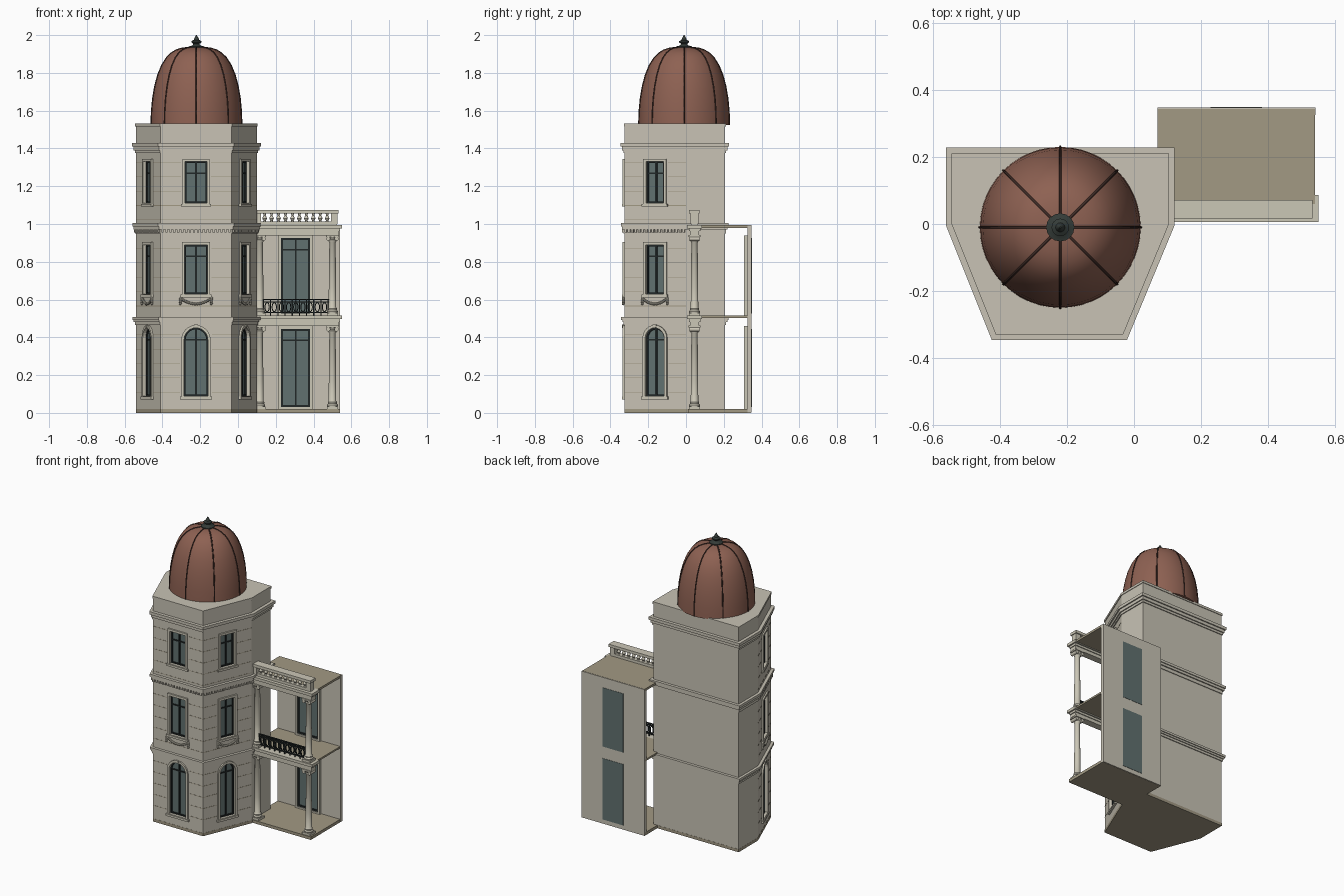
import bpy, bmesh, math
from mathutils import Matrix, Vector

cube = bpy.data.objects.get("Cube")
if cube:
    bpy.data.objects.remove(cube, do_unlink=True)

def material(name, r, g, b):
    m = bpy.data.materials.new(name)
    m.use_nodes = True
    m.diffuse_color = (r, g, b, 1)
    m.node_tree.nodes["Principled BSDF"].inputs["Base Color"].default_value = (r, g, b, 1)
    return m

STONE = material("pale stone", 0.58, 0.545, 0.46)
TRIM = material("cream trim", 0.60, 0.57, 0.47)
TAN = material("tan floor", 0.36, 0.32, 0.23)
COPPER = material("red brown dome", 0.27, 0.12, 0.085)
GLASS = material("blue grey glass", 0.12, 0.165, 0.16)
IRON = material("black iron", 0.015, 0.02, 0.02)
FINIAL = material("dark green metal", 0.035, 0.045, 0.04)
RIB = material("dark brown rib", 0.05, 0.025, 0.02)
I = Matrix.Identity(4)

# Geometry helpers: each adds a solid to a bmesh
def loft(bm, loops, M=I, closed=False):
    rows = [[bm.verts.new(M @ Vector(p)) for p in loop] for loop in loops]
    n = len(rows[0])
    pairs = list(zip(rows, rows[1:])) + ([(rows[-1], rows[0])] if closed else [])
    for a, b in pairs:
        for i in range(n):
            j = (i + 1) % n
            bm.faces.new((a[i], a[j], b[j], b[i]))
    if not closed:
        bm.faces.new(rows[0])
        bm.faces.new(rows[-1])

def panel(bm, pts, y0, y1, M=I):
    loft(bm, [[(x, y, z) for x, z in pts] for y in (y0, y1)], M)

def ring(bm, outer, inner, y0, y1, M=I):
    loft(bm, [[(x, y, z) for x, z in pts] for pts, y in
              ((outer, y0), (outer, y1), (inner, y1), (inner, y0))], M, True)

def box(bm, x0, x1, y0, y1, z0, z1, M=I):
    panel(bm, [(x0, z0), (x1, z0), (x1, z1), (x0, z1)], y0, y1, M)

def lathe(bm, profile, x, y, segs):
    loft(bm, [[(x + r * math.cos(k * math.tau / segs), y + r * math.sin(k * math.tau / segs), z)
               for k in range(segs)] for r, z in profile])

def finish(bm, name, mat, smooth=False):
    bmesh.ops.recalc_face_normals(bm, faces=bm.faces)
    me = bpy.data.meshes.new(name)
    bm.to_mesh(me)
    bm.free()
    me.materials.append(mat)
    ob = bpy.data.objects.new(name, me)
    bpy.context.collection.objects.link(ob)
    if smooth:
        bpy.ops.object.select_all(action='DESELECT')
        ob.select_set(True)
        bpy.context.view_layer.objects.active = ob
        bpy.ops.object.shade_smooth_by_angle(angle=math.radians(40))
    return ob

# Tower plan and its mitred offset
PLAN = [Vector(p) for p in ((-.54, .207), (-.54, 0), (-.41, -.325), (-.035, -.325), (.10, 0), (.10, .207))]

def plan(d, z):
    out = []
    for i, p in enumerate(PLAN):
        a = (p - PLAN[i - 1]).normalized()
        b = (PLAN[(i + 1) % len(PLAN)] - p).normalized()
        na, nb = Vector((a.y, -a.x)), Vector((b.y, -b.x))
        q = p + (na + nb) * d / (1 + na.dot(nb))
        out.append((q.x, q.y, z))
    return out

def storey(bm, d, z0, z1):
    loft(bm, [plan(d, z0), plan(d, z1)])

bm = bmesh.new()
storey(bm, 0, .018, 1.53)
tower = finish(bm, "tower_walls", STONE)
bm = bmesh.new()
storey(bm, .001, 0, .02)
finish(bm, "tower_base", TAN)

# Cornices: stepped bands around the whole tower
bm = bmesh.new()
for steps in ([(.006, .465, .48), (.012, .48, .492), (.018, .492, .507)],
              [(.005, .95, .972), (.013, .972, .988), (.019, .988, 1.005)],
              [(.006, 1.375, 1.39), (.013, 1.39, 1.41), (.021, 1.41, 1.43)],
              [(.004, 1.515, 1.531)]):
    for s in steps:
        storey(bm, *s)
finish(bm, "tower_cornices", STONE)

# The three window faces: matrix, half length, width scale
FACES = []
for a, b, s in ((1, 2, .87), (2, 3, 1), (3, 4, .87)):
    p, q = PLAN[a], PLAN[b]
    mid, d = (p + q) / 2, q - p
    M = Matrix.Translation((mid.x, mid.y, 0)) @ Matrix.Rotation(math.atan2(d.y, d.x), 4, 'Z')
    FACES.append((M, d.length / 2, s))
WINDOWS = [(.125, .09, .45, True), (.12, .63, .89, False), (.115, 1.11, 1.33, False)]

def opening(w, z0, z1, arch):
    h = w / 2
    if not arch:
        return [(-h, z0), (h, z0), (h, z1), (-h, z1)]
    return [(-h, z0), (h, z0)] + [(h * math.cos(k * math.pi / 12), z1 - h + h * math.sin(k * math.pi / 12))
                                  for k in range(13)]

cut, glass, frames, trim, joints, swags, dentils = [bmesh.new() for _ in range(7)]
for M, half, s in FACES:
    for w, z0, z1, arch in WINDOWS:
        w *= s
        hole = opening(w, z0, z1, arch)
        panel(cut, hole, -.03, .022, M)
        panel(glass, hole, .016, .03, M)
        ring(frames, hole, opening(w - .016, z0 + .008, z1 - .008, arch), .008, .017, M)
        box(frames, -.005, .005, .009, .017, z0, z1 - .003, M)
        bar = z1 - .062
        box(frames, -w / 2, w / 2, .01, .017, bar - .004, bar + .004, M)
        # Surround, sill and keystone
        ring(trim, opening(w + .03, z0 - .012, z1 + .015, arch), hole, -.01, .003, M)
        box(trim, -w / 2 - .022, w / 2 + .022, -.014, .002, z0 - .018, z0 - .004, M)
        if arch:
            panel(trim, [(-.007, z1), (.007, z1), (.012, z1 + .018), (-.012, z1 + .018)], -.014, .002, M)
    # Garland under the middle window
    span = .082 * s
    beads = [(span * k / 9, .577 + .03 * (k / 9) ** 2) for k in range(-9, 10)]
    beads += [(e * span, .605 - .009 * k) for e in (-1, 1) for k in range(4)]
    for x, z in beads:
        bmesh.ops.create_icosphere(swags, subdivisions=1, radius=.008,
                                   matrix=M @ Matrix.Translation((x, -.008, z)))
    # Masonry joints, broken at the windows
    for k in range(17):
        z = .11 + .076 * k
        if any(lo < z < hi for lo, hi in ((.46, .515), (.94, 1.01))):
            continue
        gap = next((w * s / 2 + .022 for w, z0, z1, _ in WINDOWS if z0 - .02 < z < z1 + .02), 0)
        for e in (-1, 1):
            x0, x1 = sorted((e * gap, e * half))
            box(joints, x0, x1, -.001, .001, z - .0015, z + .0015, M)
    n = 18
    for k in range(n):
        x = (k + .5 - n / 2) * 2 * half / n
        box(dentils, x - .006, x + .006, -.013, 0, .956, .973, M)
cutter = finish(cut, "window_cutter", STONE)
mod = tower.modifiers.new("window_openings", 'BOOLEAN')
mod.operation, mod.solver, mod.object = 'DIFFERENCE', 'EXACT', cutter
bpy.context.view_layer.objects.active = tower
bpy.ops.object.modifier_apply(modifier=mod.name)
bpy.data.objects.remove(cutter, do_unlink=True)
finish(glass, "tower_window_glass", GLASS)
finish(frames, "tower_window_frames", IRON)
finish(trim, "window_surrounds", TRIM)
finish(joints, "masonry_joints", TAN)
finish(swags, "garlands", TRIM)
finish(dentils, "dentils", STONE)

# Dome with ribs and finial
CX, CY = -.22, -.01
arc = [math.radians(a) for a in (0, 10, 20, 30, 40, 50, 60, 68, 75, 81, 86, 89)]
prof = [(.24 * math.cos(a) ** .6, 1.525 + .41 * math.sin(a)) for a in arc]
bm = bmesh.new()
lathe(bm, prof, CX, CY, 48)
finish(bm, "dome", COPPER, True)
ribs = bpy.data.curves.new("dome_ribs", 'CURVE')
ribs.dimensions, ribs.bevel_depth, ribs.bevel_resolution = '3D', .004, 1
for k in range(8):
    c, s = math.cos(k * math.pi / 4), math.sin(k * math.pi / 4)
    sp = ribs.splines.new('POLY')
    sp.points.add(len(prof) - 1)
    for pt, (r, z) in zip(sp.points, prof):
        pt.co = (CX + r * c, CY + r * s, z, 1)
ribs.materials.append(RIB)
bpy.context.collection.objects.link(bpy.data.objects.new("dome_ribs", ribs))
bm = bmesh.new()
lathe(bm, [(.042, 1.93), (.042, 1.94), (.022, 1.945), (.016, 1.953), (.026, 1.962), (.026, 1.968),
           (.014, 1.975), (.012, 1.982), (.002, 2.0)], CX, CY, 16)
finish(bm, "finial", FINIAL, True)

# Side wing: floors, back wall and glazed doors
bm = bmesh.new()
for y0, z0, z1 in ((.01, 0, .02), (.06, .503, .515), (.06, .98, .995)):
    box(bm, .07, .54, y0, .343, z0, z1)
finish(bm, "wing_floors", TAN)
bm = bmesh.new()
box(bm, .07, .541, .325, .347, .001, .994)
finish(bm, "wing_back_wall", STONE)
glass, frames, trim = bmesh.new(), bmesh.new(), bmesh.new()
D = Matrix.Translation((.305, 0, 0))
for z0, z1 in ((.03, .445), (.525, .925)):
    hole = opening(.155, z0, z1, False)
    panel(glass, hole, .321, .349, D)
    ring(frames, hole, opening(.133, z0 + .011, z1 - .011, False), .315, .322, D)
    box(frames, -.0775, .0775, .316, .322, z1 - .065, z1 - .057, D)
    box(frames, -.004, .004, .316, .322, z0, z1, D)
    ring(trim, opening(.185, z0 - .01, z1 + .015, False), hole, .308, .326, D)
finish(glass, "door_glass", GLASS)
finish(frames, "door_frames", IRON)
finish(trim, "door_surrounds", TRIM)

# Columns with plinths and scrolled capitals
bm = bmesh.new()
COL_Y = .045
for x in (.115, .50):
    for z0, z1 in ((.02, .462), (.515, .942)):
        box(bm, x - .03, x + .03, COL_Y - .03, COL_Y + .03, z0, z0 + .015)
        lathe(bm, [(.028, z0 + .015), (.029, z0 + .022), (.023, z0 + .03), (.025, z0 + .037), (.02, z0 + .043),
                   (.0195, z0 + .15), (.0165, z1 - .04), (.021, z1 - .034), (.021, z1 - .028),
                   (.017, z1 - .024), (.026, z1 - .01)], x, COL_Y, 20)
        box(bm, x - .033, x + .033, COL_Y - .031, COL_Y + .031, z1 - .01, z1)
        for e in (-1, 1):
            roll = [(x + e * .022 + .011 * math.cos(t * math.tau / 12),
                     z1 - .02 + .011 * math.sin(t * math.tau / 12)) for t in range(12)]
            panel(bm, roll, COL_Y - .026, COL_Y + .026)
finish(bm, "columns", TRIM, True)

# Stepped beams over the columns and the balustrade on top
bm = bmesh.new()
for z in (.46, .94):
    for d, a, b in ((0, 0, .022), (.006, .022, .036), (.016, .036, .055)):
        box(bm, .09, .535 + d, .022 - d, .07 + d, z + a, z + b)
box(bm, .10, .525, .028, .062, .994, 1.013)
box(bm, .10, .532, .016, .072, 1.056, 1.075)
for x0, x1 in ((.09, .122), (.492, .527)):
    box(bm, x0, x1, .025, .065, 1.0, 1.06)
finish(bm, "beams_and_parapet", TRIM)
bm = bmesh.new()
for k in range(10):
    lathe(bm, [(.009, 1.012), (.006, 1.018), (.012, 1.028), (.01, 1.036), (.005, 1.046), (.009, 1.057)],
          .141 + .0368 * k, COL_Y, 10)
finish(bm, "balusters", TRIM, True)

# Iron balcony railing with ovals
bm = bmesh.new()
for z in (.532, .588, .6):
    box(bm, .13, .482, .034, .044, z - .003, z + .003)
oval = [(math.cos(k * math.tau / 16), math.sin(k * math.tau / 16)) for k in range(16)]
for k in range(10):
    x = .135 + .038 * k
    box(bm, x - .003, x + .003, .036, .042, .515, .6)
    if k < 9:
        ring(bm, [(x + .019 + .014 * c, .56 + .027 * s) for c, s in oval],
             [(x + .019 + .009 * c, .56 + .021 * s) for c, s in oval], .036, .042)
finish(bm, "balcony_railing", IRON)
